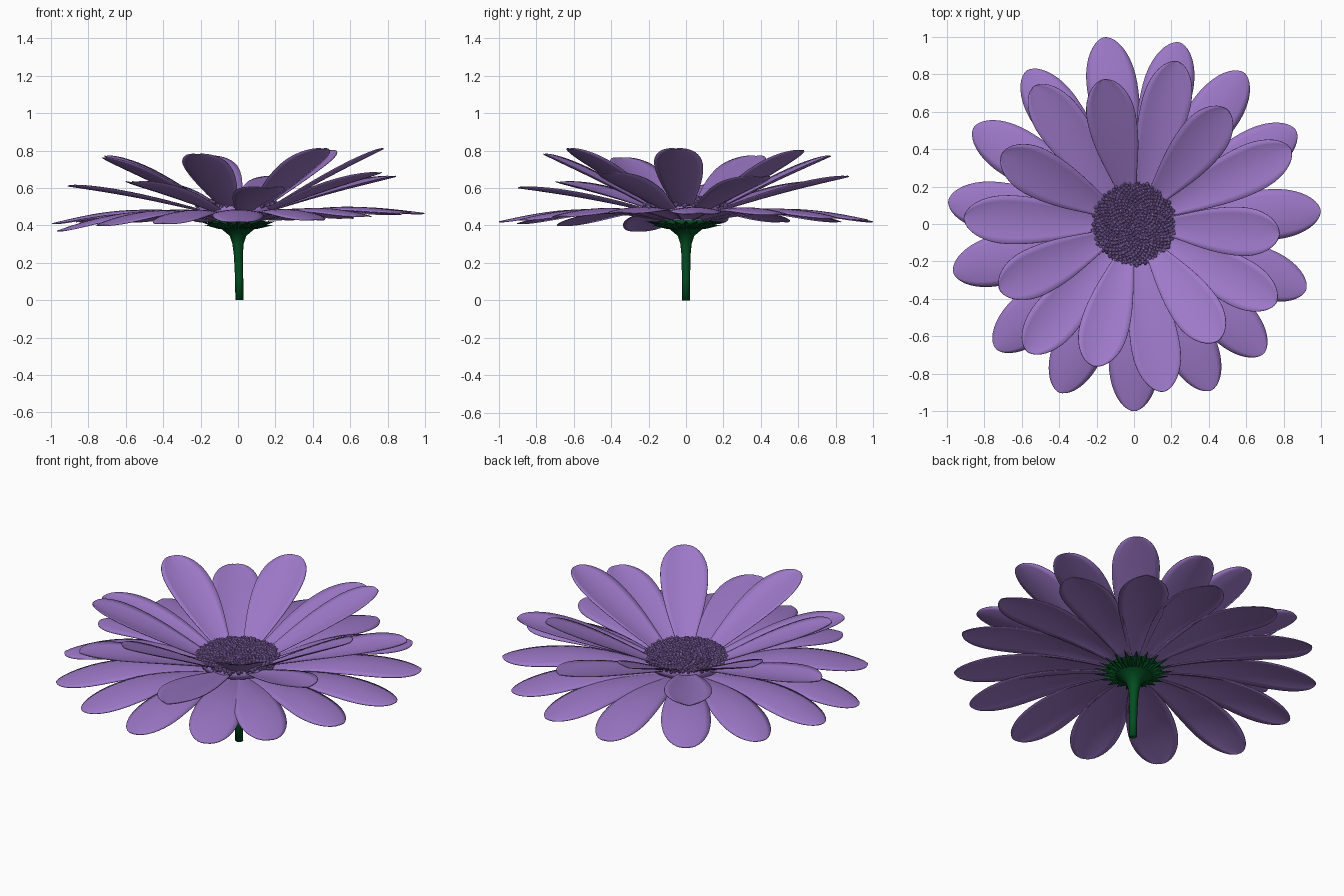
import bpy, bmesh, math, random
from mathutils import Matrix, Vector

if "Cube" in bpy.data.objects:
    bpy.data.objects.remove(bpy.data.objects["Cube"])
random.seed(4)


def material(name, rgb):
    m = bpy.data.materials.new(name)
    m.diffuse_color = (*rgb, 1)
    m.use_nodes = True
    m.node_tree.nodes["Principled BSDF"].inputs["Base Color"].default_value = m.diffuse_color
    return m


PETAL = material("petal_purple", (0.34, 0.19, 0.58))
CORE = material("centre_purple", (0.33, 0.185, 0.57))
GREEN = material("stem_green", (0.001, 0.075, 0.015))


def make(name, bm, mat, smooth=True):
    bmesh.ops.recalc_face_normals(bm, faces=bm.faces)
    me = bpy.data.meshes.new(name)
    bm.to_mesh(me)
    bm.free()
    me.materials.append(mat)
    for p in me.polygons:
        p.use_smooth = smooth
    ob = bpy.data.objects.new(name, me)
    bpy.context.collection.objects.link(ob)
    return ob


def outline(t):
    # petal half width along its length: narrow foot, broad rounded end
    if t < 0.7:
        return 0.24 + 0.76 * math.sin(math.pi / 2 * t / 0.7) ** 1.3
    return max(0.0, 1 - ((t - 0.7) / 0.3) ** 2.1) ** 0.55


def petal(name, angle, r1, half, height, cup):
    bm = bmesh.new()
    n, cols, r0 = 20, 8, 0.10
    rot = Matrix.Rotation(math.radians(angle), 4, 'Z')
    rows = []
    for i in range(n + 1):
        t = math.sin(math.pi / 2 * i / n)
        w = max(half * outline(t), 0.004)
        row = []
        for j in range(cols + 1):
            u = 2 * j / cols - 1
            z = height(t) + cup * u * u * w / half
            row.append(bm.verts.new(rot @ Vector((r0 + (r1 - r0) * t, u * w, z))))
        rows.append(row)
    for a, b in zip(rows, rows[1:]):
        for j in range(cols):
            bm.faces.new((a[j], b[j], b[j + 1], a[j + 1]))
    ob = make(name, bm, PETAL)
    s = ob.modifiers.new("thickness", 'SOLIDIFY')
    s.thickness = 0.004
    s.offset = 0


# outer ring of arched petals: angle, tip radius, tip height
outer = [(99, 1.01, .42), (76, 1.0, .43), (54, 1.0, .44), (30, 1.0, .46), (4, 1.0, .465),
         (-21, .985, .47), (-45, .98, .45), (-65, .98, .43), (-90, 1.0, .42), (-114, .985, .41),
         (-138, .995, .40), (-165, 1.0, .37), (173, 1.0, .41), (149, 1.0, .42), (125, 1.0, .42)]
for a, r, z in outer:
    petal("outer_petal", a, r, 0.135,
          lambda t: 0.425 + (z - 0.425) * t * t + 0.06 * math.sin(math.pi * t), -0.018)

# inner ring of raised, cupped petals
inner = [(75, .90, .66), (51, .79, .80), (25.5, .93, .66), (-4, .78, .81), (-29, .87, .68),
         (-54, .77, .81), (-80, .91, .60), (-106, .79, .78), (-130, .89, .63), (-154, .80, .76),
         (178, .91, .61), (152, .80, .77), (126, .91, .63), (102, .79, .77)]
for a, r, z in inner:
    petal("inner_petal", a, r, 0.13,
          lambda t: 0.455 + (z - 0.455) * t ** 1.1 + 0.015 * math.sin(math.pi * t), 0.022)


def lathe(name, profile, mat, sides):
    bm = bmesh.new()
    rings = []
    for x, r, z in profile:
        rings.append([bm.verts.new((x + r * math.cos(2 * math.pi * k / sides),
                                    r * math.sin(2 * math.pi * k / sides), z)) for k in range(sides)])
    for a, b in zip(rings, rings[1:]):
        for k in range(sides):
            m = (k + 1) % sides
            bm.faces.new((a[k], a[m], b[m], b[k]))
    bm.faces.new(rings[0][::-1])
    bm.faces.new(rings[-1])
    return make(name, bm, mat)


# stem flaring into the cup below the petals: x offset, radius, height
lathe("stem", [(.008, .022, 0), (.006, .022, .12), (.002, .024, .24), (0, .030, .30),
               (0, .045, .345), (0, .085, .378), (0, .13, .403), (0, .15, .42), (0, .12, .43)], GREEN, 20)

# pointed sepals around the cup
bm = bmesh.new()
for layer, (count, tip, zt) in enumerate([(20, .215, .425), (20, .185, .402)]):
    for k in range(count):
        rot = Matrix.Rotation(2 * math.pi * (k + layer / 2) / count, 4, 'Z')
        r = tip + random.uniform(-.015, .012)
        pts = [(.10, -.024, .396), (.10, .024, .396), (.10, 0, .38), (r, 0, zt)]
        v = [bm.verts.new(rot @ Vector(p)) for p in pts]
        for f in ((0, 2, 3), (2, 1, 3), (1, 0, 3), (0, 1, 2)):
            bm.faces.new([v[i] for i in f])
make("sepals", bm, GREEN, False)


# domed flower centre
def dome(r):
    return 0.545 - 0.04 * (r / 0.225) ** 2


lathe("centre_dome", [(0, .12, .43), (0, .20, .455)] +
      [(0, r, dome(r) - 0.008) for r in (.215, .17, .12, .07, .02)], CORE, 32)

# small florets packed in a spiral over the dome
bm = bmesh.new()
N = 480
for i in range(N):
    r = 0.222 * math.sqrt((i + .5) / N)
    a = i * 2.39996
    m = (Matrix.Translation((r * math.cos(a), r * math.sin(a), dome(r) + random.uniform(-.006, .006)))
         @ Matrix.Rotation(a, 4, 'Z') @ Matrix.Rotation(r * 2.5 + random.uniform(-.6, .6), 4, 'Y')
         @ Matrix.Rotation(random.uniform(-.6, .6), 4, 'X') @ Matrix.Diagonal((1, 1, 1.4, 1)))
    bmesh.ops.create_icosphere(bm, subdivisions=1, radius=random.uniform(.009, .013), matrix=m)
make("florets", bm, CORE, False)
